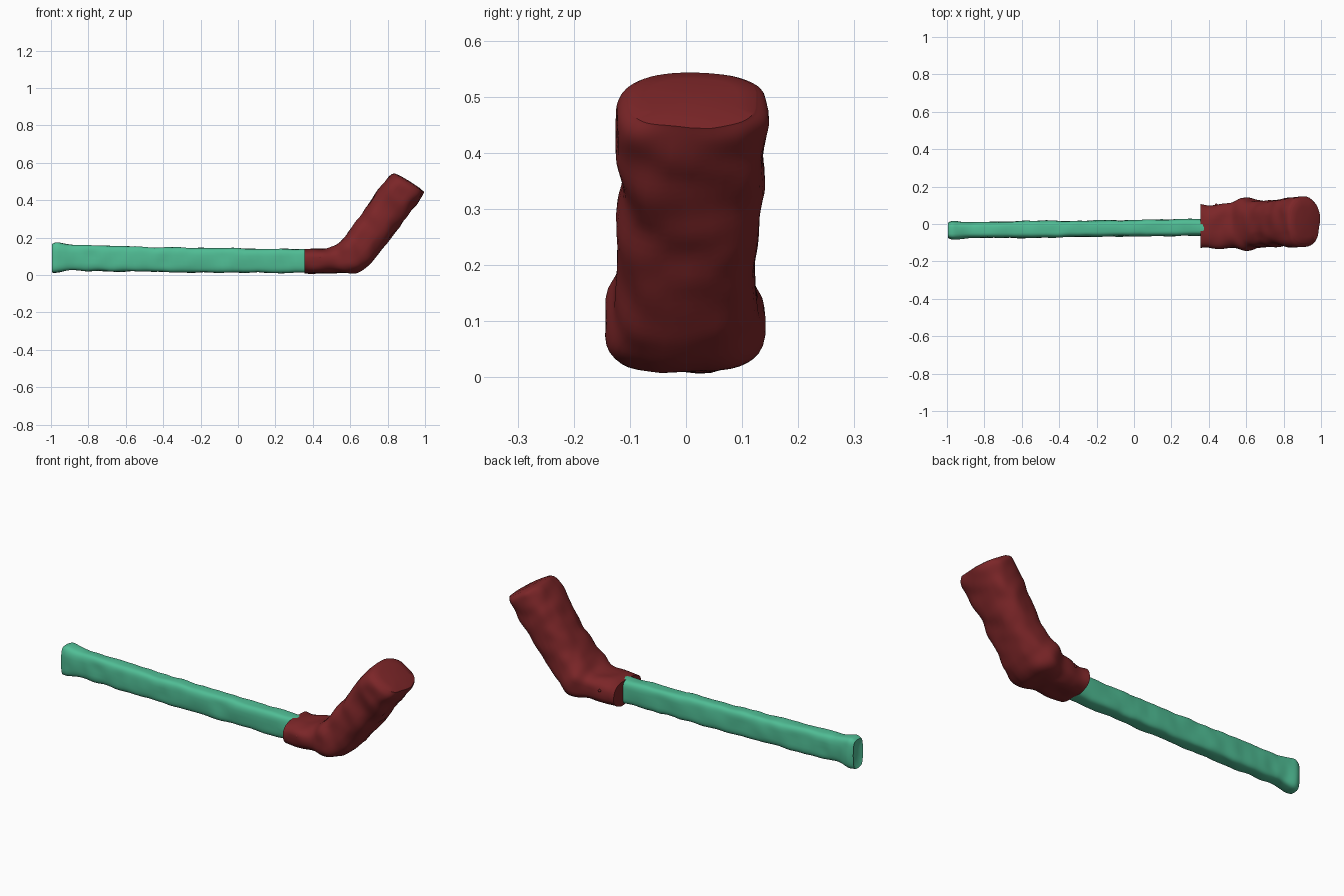
import bpy, bmesh, math
from mathutils import Vector, noise

if "Cube" in bpy.data.objects:
    bpy.data.objects.remove(bpy.data.objects["Cube"])

SIDES = 40


def material(name, rgb):
    m = bpy.data.materials.new(name)
    m.diffuse_color = (*rgb, 1)
    m.use_nodes = True
    m.node_tree.nodes["Principled BSDF"].inputs["Base Color"].default_value = m.diffuse_color
    return m


def spline(a, b, c, d, t):
    # Catmull-Rom interpolation
    return 0.5 * (2*b + (c-a)*t + (2*a-5*b+4*c-d)*t*t + (3*b-a-3*c+d)*t**3)


def densify(rows, steps):
    out, n = [], len(rows)
    for i in range(n - 1):
        ctrl = [rows[max(0, min(n-1, i+k))] for k in (-1, 0, 1, 2)]
        for s in range(steps):
            out.append([spline(*v, s / steps) for v in zip(*ctrl)])
    out.append(list(rows[-1]))
    return out


def loft(name, rows, steps, power, lump, mat, start_dent=0, end_bulge=0):
    """Rows: upper x, upper z, lower x, lower z, centre y, half width."""
    bm = bmesh.new()
    rings = []
    for ux, uz, lx, lz, cy, hw in densify(rows, steps):
        up, low = Vector((ux, cy, uz)), Vector((lx, cy, lz))
        mid, half = (up + low) / 2, (up - low) / 2
        ring = []
        for k in range(SIDES):
            a = 2 * math.pi * k / SIDES
            c, s = math.cos(a), math.sin(a)
            c = math.copysign(abs(c) ** power, c)
            s = math.copysign(abs(s) ** power, s)
            p = mid + half * s + Vector((0, hw * c, 0))
            out = (p - mid).normalized()
            ring.append(bm.verts.new(p + out * lump * noise.noise(p * 14)))
        rings.append(ring)
    for r, q in zip(rings, rings[1:]):
        for k in range(SIDES):
            j = (k + 1) % SIDES
            bm.faces.new((r[k], r[j], q[j], q[k]))

    # End caps with an inner ring, dished or domed
    for ring, nxt, depth in ((rings[0], rings[1], start_dent),
                             (rings[-1], rings[-2], end_bulge)):
        cen = sum((v.co for v in ring), Vector()) / SIDES
        axis = (cen - sum((v.co for v in nxt), Vector()) / SIDES).normalized()
        inner = [bm.verts.new(cen + (v.co - cen) * 0.7 + axis * depth * 0.7) for v in ring]
        tip = bm.verts.new(cen + axis * depth)
        for k in range(SIDES):
            j = (k + 1) % SIDES
            bm.faces.new((ring[k], ring[j], inner[j], inner[k]))
            bm.faces.new((inner[k], inner[j], tip))
    bmesh.ops.recalc_face_normals(bm, faces=bm.faces)
    mesh = bpy.data.meshes.new(name)
    bm.to_mesh(mesh)
    bm.free()
    mesh.materials.append(mat)
    ob = bpy.data.objects.new(name, mesh)
    bpy.context.collection.objects.link(ob)
    bpy.ops.object.select_all(action='DESELECT')
    ob.select_set(True)
    bpy.context.view_layer.objects.active = ob
    bpy.ops.object.shade_smooth_by_angle(angle=math.radians(40))
    return ob


teal = material("teal_wrap", (0.08, 0.51, 0.30))
red = material("dark_red", (0.20, 0.019, 0.021))

# Long flat shaft with a flared butt end
shaft = [(x, zt, x, zb, cy, hw) for x, zt, zb, cy, hw in (
    (-0.995, 0.168, 0.014, -0.035, 0.040),
    (-0.965, 0.177, 0.013, -0.035, 0.050),
    (-0.90, 0.163, 0.022, -0.034, 0.043),
    (-0.80, 0.160, 0.022, -0.032, 0.042),
    (-0.55, 0.152, 0.018, -0.029, 0.046),
    (-0.30, 0.148, 0.014, -0.026, 0.043),
    (0.00, 0.143, 0.012, -0.022, 0.044),
    (0.42, 0.138, 0.012, -0.017, 0.045))]
loft("shaft", shaft, 12, 0.55, 0.006, teal, start_dent=-0.015)

# Broad bent head: flat socket, elbow, then rising block
head = [
    (0.355, 0.138, 0.355, 0.012, -0.012, 0.115),
    (0.43, 0.140, 0.43, 0.010, -0.012, 0.116),
    (0.505, 0.152, 0.53, 0.010, -0.008, 0.120),
    (0.55, 0.182, 0.63, 0.014, -0.002, 0.142),
    (0.595, 0.235, 0.70, 0.054, -0.004, 0.127),
    (0.66, 0.325, 0.775, 0.143, 0.002, 0.122),
    (0.735, 0.430, 0.855, 0.252, 0.008, 0.125),
    (0.785, 0.500, 0.925, 0.343, 0.010, 0.133),
    (0.818, 0.536, 0.975, 0.416, 0.012, 0.131),
    (0.838, 0.543, 0.993, 0.445, 0.012, 0.112)]
loft("head", head, 8, 0.68, 0.010, red, end_bulge=0.008)

# Rivet on each side of the socket
for y in (-0.127, 0.103):
    bpy.ops.mesh.primitive_uv_sphere_add(segments=12, ring_count=8, radius=0.007,
                                         location=(0.44, y, 0.095))
    rivet = bpy.context.object
    rivet.name = "rivet_front" if y < 0 else "rivet_back"
    rivet.data.materials.append(red)
    bpy.ops.object.shade_smooth_by_angle()
